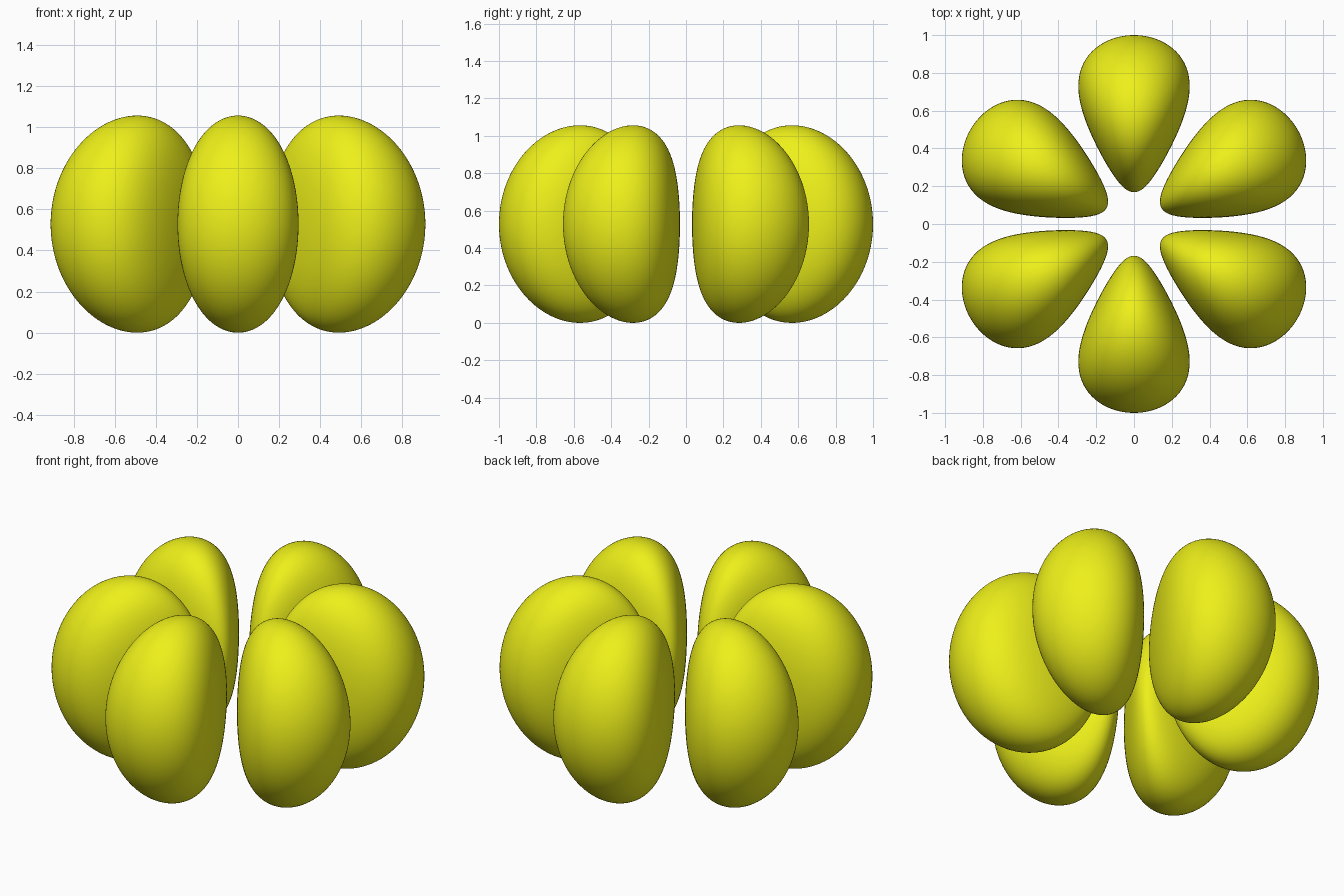
import bpy, bmesh, math
from mathutils import Vector

if "Cube" in bpy.data.objects:
    bpy.data.objects.remove(bpy.data.objects["Cube"])

# Lobe surface: level set of rho^3 * cos(3 phi) * exp(-A * r^P), spanning 0.17..1 along +x
INNER, P = 0.168, 1.34
A = 3 * math.log(1 / INNER) / (1 - INNER ** P)
CENTRE = Vector((0.58, 0, 0))
HALF_HEIGHT = 0.528


def inside(p):
    rho = math.hypot(p.x, p.y)
    c = math.cos(3 * math.atan2(p.y, p.x))
    if p.x <= 0 or rho < 1e-6 or c <= 1e-9 or abs(math.atan2(p.y, p.x)) > math.pi / 6:
        return False
    return 3 * math.log(rho) + math.log(c) - A * p.length ** P + A > 0


def surface_point(d):
    lo, hi = 0.0, 0.9
    for _ in range(22):
        mid = (lo + hi) / 2
        if inside(CENTRE + d * mid):
            lo = mid
        else:
            hi = mid
    return CENTRE + d * lo


# One lobe: a sphere whose points are pushed out to the surface
bm = bmesh.new()
bmesh.ops.create_uvsphere(bm, u_segments=128, v_segments=64, radius=1)
for v in bm.verts:
    # stretched directions give even spacing on the tall, narrow lobe
    d = Vector((v.co.x * 0.42, v.co.y * 0.28, v.co.z * 0.53)).normalized()
    v.co = surface_point(d)
top = max(v.co.z for v in bm.verts)
for v in bm.verts:
    v.co.z *= HALF_HEIGHT / top
for f in bm.faces:
    f.smooth = True
mesh = bpy.data.meshes.new("lobe")
bm.to_mesh(mesh)
bm.free()

# Yellow material
mat = bpy.data.materials.new("yellow")
mat.diffuse_color = (0.85, 0.87, 0.01, 1)
mat.use_nodes = True
mat.node_tree.nodes["Principled BSDF"].inputs["Base Color"].default_value = mat.diffuse_color
mesh.materials.append(mat)

# Six lobes around the vertical axis
for i in range(6):
    ob = bpy.data.objects.new(f"lobe_{i + 1}", mesh)
    ob.location.z = HALF_HEIGHT
    ob.rotation_euler.z = math.radians(30 + 60 * i)
    bpy.context.collection.objects.link(ob)
